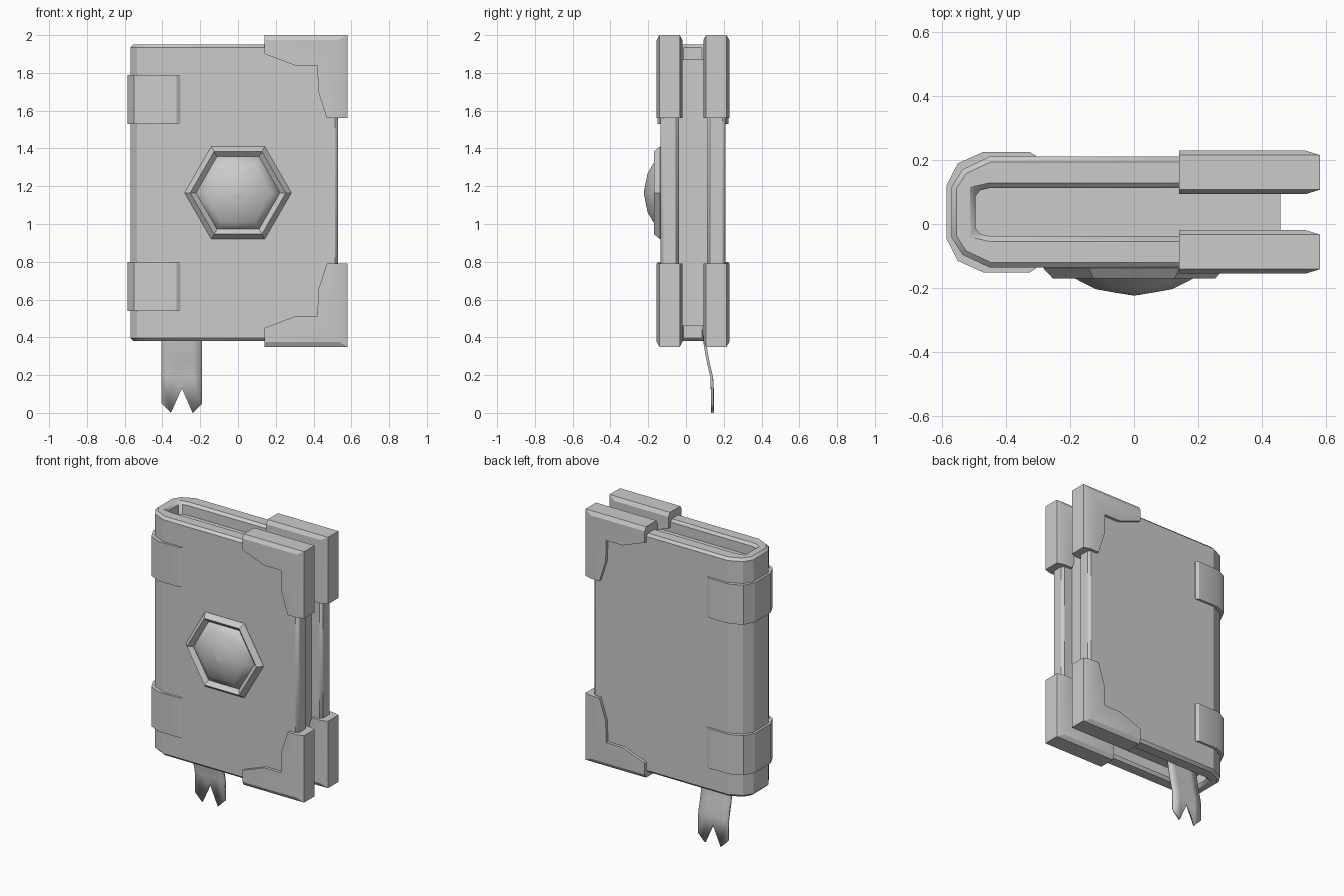
import bpy, bmesh, math

if "Cube" in bpy.data.objects:
    bpy.data.objects.remove(bpy.data.objects["Cube"])

YC = 0.037      # middle of the book thickness
ZC = 1.165      # middle of the book height


def loft(name, rings, caps=True, angle=25):
    """Skin a list of equal-length closed rings into one object."""
    bm = bmesh.new()
    vs = [[bm.verts.new(p) for p in r] for r in rings]
    n = len(rings[0])
    for a, b in zip(vs, vs[1:]):
        for i in range(n):
            j = (i + 1) % n
            bm.faces.new((a[i], a[j], b[j], b[i]))
    if caps:
        bm.faces.new(vs[0])
        bm.faces.new(vs[-1])
    bmesh.ops.recalc_face_normals(bm, faces=bm.faces)
    return finish(name, bm, angle)


def finish(name, bm, angle=25):
    me = bpy.data.meshes.new(name)
    bm.to_mesh(me)
    bm.free()
    ob = bpy.data.objects.new(name, me)
    bpy.context.collection.objects.link(ob)
    bpy.ops.object.select_all(action='DESELECT')
    ob.select_set(True)
    bpy.context.view_layer.objects.active = ob
    bpy.ops.object.shade_smooth_by_angle(angle=math.radians(angle))
    return ob


def wrap(half_outer, half_inner):
    """U-shaped outline: each half runs from free end to spine, as (x, half thickness)."""
    outer = [(x, YC - h) for x, h in half_outer] + [(x, YC + h) for x, h in reversed(half_outer)]
    inner = [(x, YC - h) for x, h in half_inner] + [(x, YC + h) for x, h in reversed(half_inner)]
    return outer + inner[::-1]


def extrude_z(name, outline, z0, z1):
    return loft(name, [[(x, y, z) for x, y in outline] for z in (z0, z1)])


# Cover: two boards and a faceted spine in one bent profile
cover = extrude_z("cover", wrap(
    [(0.53, 0.173), (-0.45, 0.173), (-0.535, 0.133), (-0.57, 0.078)],
    [(0.53, 0.075), (-0.45, 0.075), (-0.495, 0.065)]), 0.38, 1.95)
bev = cover.modifiers.new("edge_bevel", 'BEVEL')
bev.width = 0.016
bev.segments = 1
bev.limit_method = 'ANGLE'
bev.angle_limit = math.radians(60)

# Page block, recessed from the cover edges
extrude_z("pages", [(-0.5, YC - 0.076), (0.457, YC - 0.076),
                    (0.457, YC + 0.076), (-0.5, YC + 0.076)], 0.46, 1.87)

# Spine bands
band = wrap([(-0.305, 0.175), (-0.325, 0.188), (-0.47, 0.188), (-0.55, 0.152), (-0.585, 0.083)],
            [(-0.305, 0.165), (-0.45, 0.165), (-0.53, 0.127), (-0.56, 0.075)])
for label, z in (("upper", 1.66), ("lower", 0.67)):
    extrude_z(label + "_spine_band", band, z - 0.13, z + 0.13)

# Corner guards: L-shaped caps with chamfered outer edges
def guard_outline(xo, zo):
    return [(0.14, zo), (xo, zo), (xo, 1.56), (0.47, 1.56),
            (0.425, 1.70), (0.42, 1.84), (0.30, 1.84), (0.14, 1.90)]

full, inset = guard_outline(0.58, 2.0), guard_outline(0.535, 1.975)
layers = [(0.192, inset), (0.178, full), (0.07, full), (0.056, inset)]
for side, sy in (("front", -1), ("back", 1)):
    for level, sz in (("upper", 1), ("lower", -1)):
        loft(f"{side}_{level}_corner_guard",
             [[(x, YC + sy * d, 1.175 + sz * (z - 1.175)) for x, z in o] for d, o in layers])


# Hexagonal setting and domed gem
def hexagon(r, y):
    return [(r * math.cos(k * math.pi / 3), y, ZC + r * math.sin(k * math.pi / 3)) for k in range(6)]

loft("gem_setting", [hexagon(0.283, -0.125), hexagon(0.283, -0.138),
                     hexagon(0.253, -0.17), hexagon(0.222, -0.145), hexagon(0.222, -0.125)])
loft("gem", [hexagon(0.225, -0.13), hexagon(0.222, -0.147), hexagon(0.175, -0.175),
             hexagon(0.12, -0.203), hexagon(0.06, -0.214), hexagon(0.004, -0.223)], angle=70)

# Ribbon bookmark with a notched end
xs = [-0.405, -0.355, -0.297, -0.24, -0.19]
rows = [([z] * 5, y) for z, y in ((0.48, 0.09), (0.38, 0.098), (0.28, 0.115), (0.185, 0.137))]
rows.append(([0.05, 0.0, 0.13, 0.0, 0.05], 0.14))
bm = bmesh.new()
grid = [[bm.verts.new((x, y, z)) for x, z in zip(xs, zs)] for zs, y in rows]
for a, b in zip(grid, grid[1:]):
    for i in range(4):
        bm.faces.new((a[i], b[i], b[i + 1], a[i + 1]))
ribbon = finish("ribbon_bookmark", bm)
sol = ribbon.modifiers.new("thickness", 'SOLIDIFY')
sol.thickness = 0.014
sol.offset = 0
